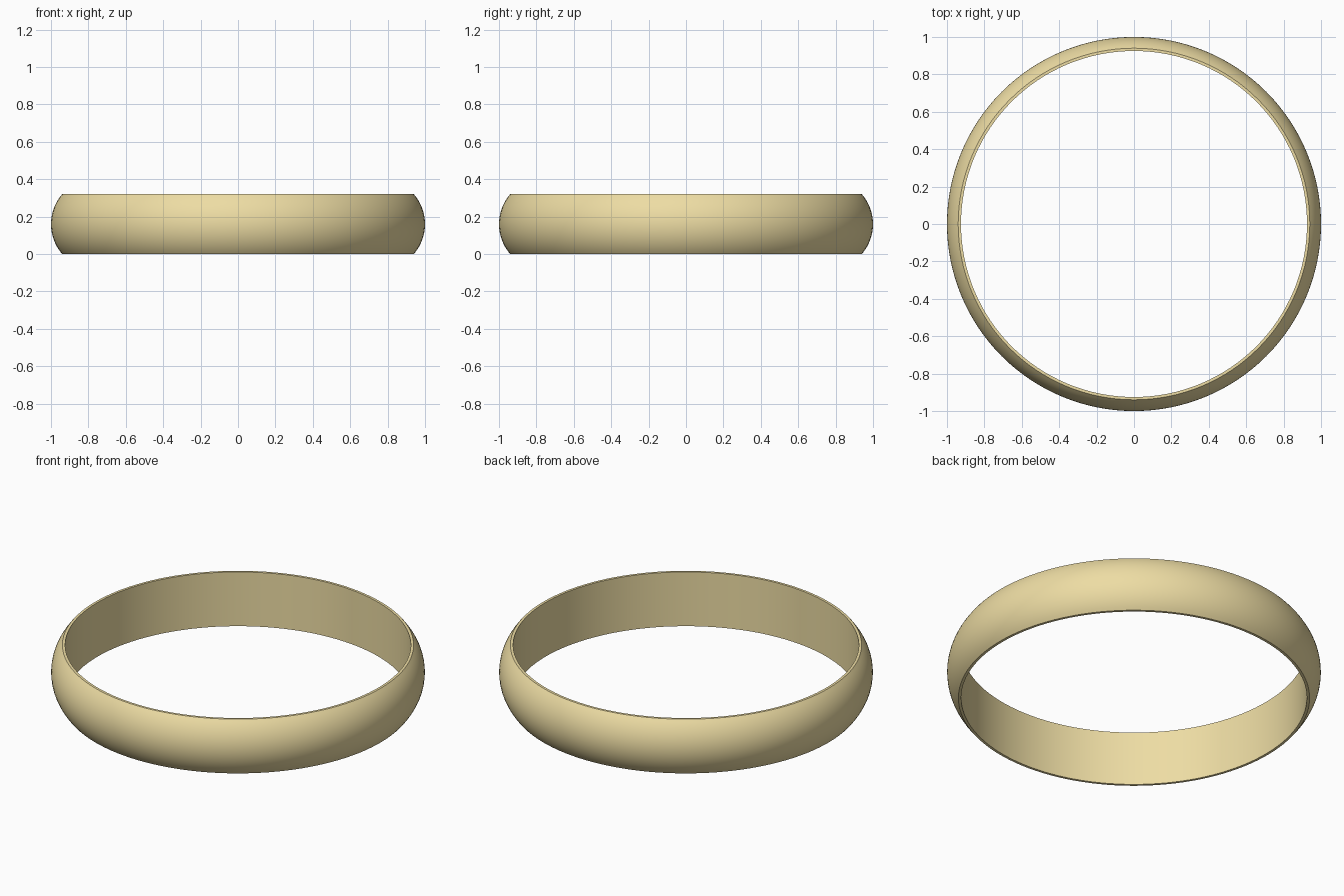
import bpy, bmesh, math

if "Cube" in bpy.data.objects:
    bpy.data.objects.remove(bpy.data.objects["Cube"])

HEIGHT, INNER, EDGE, OUTER = 0.32, 0.925, 0.94, 1.0
SEGMENTS, ARC_STEPS = 128, 20

# Domed cross-section: circular arc outside, flat rims, straight inner wall
half, bulge = HEIGHT / 2, OUTER - EDGE
arc_radius = (half ** 2 + bulge ** 2) / (2 * bulge)
limit = math.asin(half / arc_radius)
profile = [(INNER, HEIGHT), (INNER, 0)]
for i in range(ARC_STEPS + 1):
    a = -limit + 2 * limit * i / ARC_STEPS
    profile.append((OUTER - arc_radius + arc_radius * math.cos(a),
                    half + arc_radius * math.sin(a)))

# Revolve the section around z
bm = bmesh.new()
verts = [bm.verts.new((r, 0, z)) for r, z in profile]
edges = [bm.edges.new((verts[i - 1], verts[i])) for i in range(len(verts))]
bmesh.ops.spin(bm, geom=verts + edges, cent=(0, 0, 0), axis=(0, 0, 1),
               angle=math.tau, steps=SEGMENTS, use_merge=True)
bmesh.ops.remove_doubles(bm, verts=bm.verts, dist=1e-5)
bmesh.ops.recalc_face_normals(bm, faces=bm.faces)
mesh = bpy.data.meshes.new("ring_band")
bm.to_mesh(mesh)
bm.free()

band = bpy.data.objects.new("ring_band", mesh)
bpy.context.collection.objects.link(band)

# Pale gold colour and smooth shading with crisp rims
gold = bpy.data.materials.new("pale_gold")
gold.diffuse_color = (0.85, 0.72, 0.37, 1)
gold.use_nodes = True
gold.node_tree.nodes["Principled BSDF"].inputs["Base Color"].default_value = gold.diffuse_color
mesh.materials.append(gold)
bpy.context.view_layer.objects.active = band
band.select_set(True)
bpy.ops.object.shade_smooth_by_angle(angle=math.radians(30))
